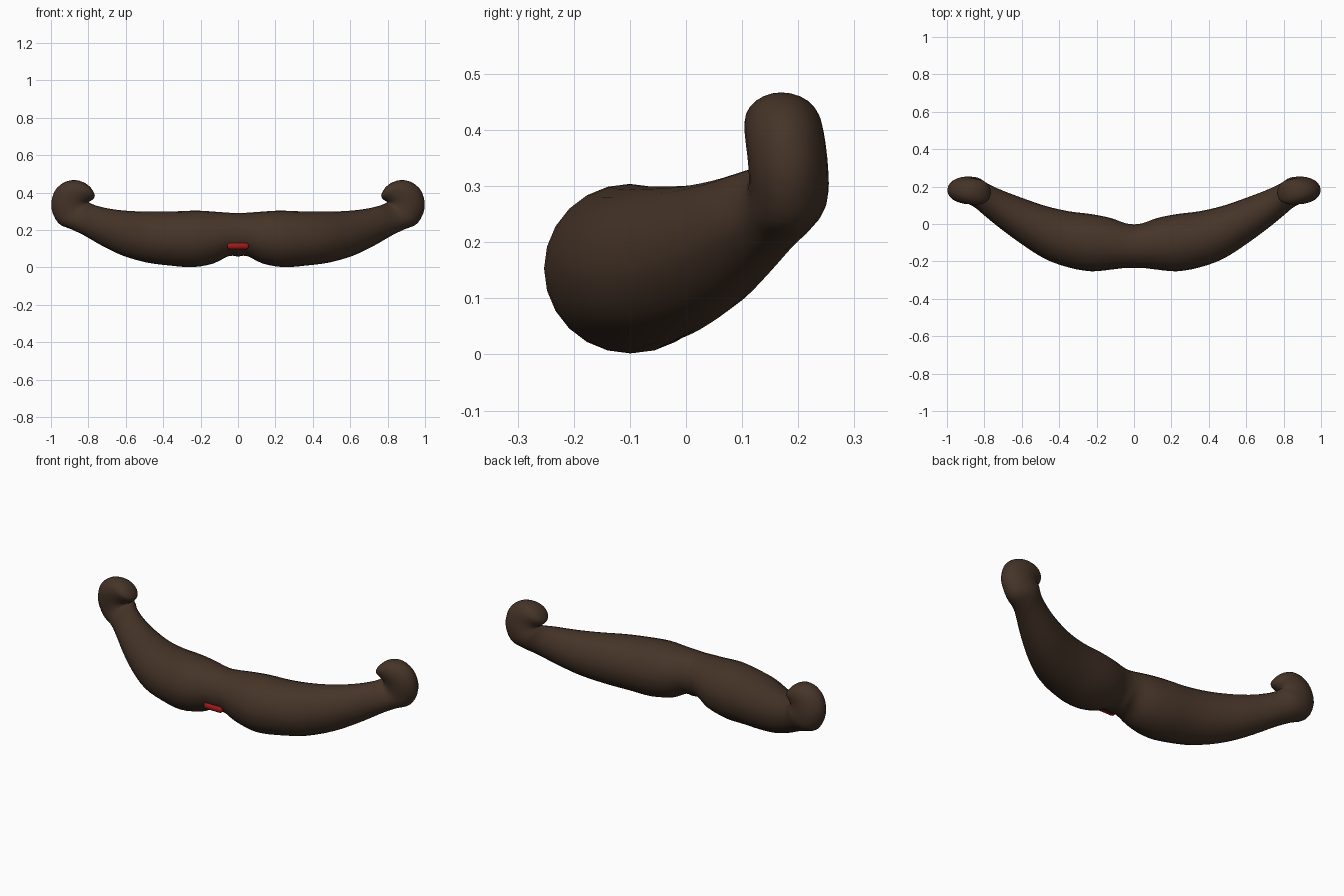
import bpy, bmesh
from math import sin, cos, pi
from mathutils import Vector

if "Cube" in bpy.data.objects:
    bpy.data.objects.remove(bpy.data.objects["Cube"])


def material(name, color):
    m = bpy.data.materials.new(name)
    m.diffuse_color = color
    m.use_nodes = True
    m.node_tree.nodes["Principled BSDF"].inputs["Base Color"].default_value = m.diffuse_color
    return m


# Cross-sections of one half: inner/top point (x, z), outer/bottom point (x, z),
# middle y, half depth
SECTIONS = [
    (0.00, 0.290, 0.00, 0.058, -0.118, 0.116),
    (0.05, 0.293, 0.05, 0.061, -0.115, 0.120),
    (0.12, 0.298, 0.13, 0.022, -0.106, 0.138),
    (0.22, 0.304, 0.24, 0.002, -0.100, 0.153),
    (0.34, 0.300, 0.36, 0.010, -0.082, 0.150),
    (0.46, 0.299, 0.49, 0.027, -0.045, 0.142),
    (0.58, 0.302, 0.62, 0.065, 0.016, 0.124),
    (0.68, 0.313, 0.73, 0.118, 0.075, 0.105),
    (0.755, 0.330, 0.82, 0.170, 0.128, 0.089),
    (0.785, 0.342, 0.89, 0.204, 0.166, 0.080),
    (0.795, 0.348, 0.960, 0.236, 0.182, 0.072),
    (0.795, 0.352, 0.998, 0.320, 0.182, 0.071),
    (0.788, 0.356, 0.982, 0.405, 0.177, 0.071),
    (0.779, 0.362, 0.930, 0.455, 0.173, 0.069),
    (0.769, 0.372, 0.868, 0.467, 0.170, 0.062),
    (0.766, 0.388, 0.815, 0.450, 0.168, 0.042),
    (0.777, 0.412, 0.785, 0.424, 0.167, 0.010),
]
SIDES, STEPS = 24, 3


def smooth_sections(rows):
    """Catmull-Rom interpolation between the cross-sections."""
    out = []
    for i in range(len(rows) - 1):
        p = [rows[max(i - 1, 0)], rows[i], rows[i + 1], rows[min(i + 2, len(rows) - 1)]]
        for s in range(STEPS):
            t = s / STEPS
            out.append([0.5 * (2 * b + (c - a) * t + (2 * a - 5 * b + 4 * c - d) * t * t
                               + (3 * b - a - 3 * c + d) * t ** 3) for a, b, c, d in zip(*p)])
    return out + [list(rows[-1])]


# Moustache: loft of one half, mirrored at x = 0
bm = bmesh.new()
rings = []
for tx, tz, bx, bz, y, ry in smooth_sections(SECTIONS):
    top, bottom = Vector((tx, y, tz)), Vector((bx, y, bz))
    mid, half = (top + bottom) / 2, (top - bottom) / 2
    ring = [bm.verts.new(mid + half * cos(2 * pi * k / SIDES)
                         + Vector((0, ry * sin(2 * pi * k / SIDES), 0))) for k in range(SIDES)]
    rings.append(ring)
for a, b in zip(rings, rings[1:]):
    for k in range(SIDES):
        n = (k + 1) % SIDES
        bm.faces.new((a[k], b[k], b[n], a[n]))
bm.faces.new(rings[-1])
for v in rings[0]:
    v.co.x = 0
bmesh.ops.recalc_face_normals(bm, faces=bm.faces)
# make sure the open half faces outward
f = max(bm.faces, key=lambda f: f.calc_center_median().x)
if f.normal.x < 0:
    bmesh.ops.reverse_faces(bm, faces=bm.faces)
for f in bm.faces:
    f.smooth = True
mesh = bpy.data.meshes.new("moustache")
bm.to_mesh(mesh)
bm.free()
moustache = bpy.data.objects.new("moustache", mesh)
bpy.context.collection.objects.link(moustache)
mesh.materials.append(material("brown_hair", (0.06, 0.034, 0.021, 1)))
mirror = moustache.modifiers.new("mirror", 'MIRROR')
mirror.use_clip = True

# Small red lip peeking out below the middle
bpy.ops.mesh.primitive_cube_add(size=1, location=(0, -0.19, 0.114))
lip = bpy.context.object
lip.name = "lip"
lip.scale = (0.115, 0.09, 0.034)
bpy.ops.object.transform_apply(location=False, rotation=False, scale=True)
bevel = lip.modifiers.new("bevel", 'BEVEL')
bevel.width, bevel.segments = 0.014, 3
bpy.ops.object.shade_smooth_by_angle()
lip.data.materials.append(material("red", (0.35, 0.01, 0.01, 1)))
